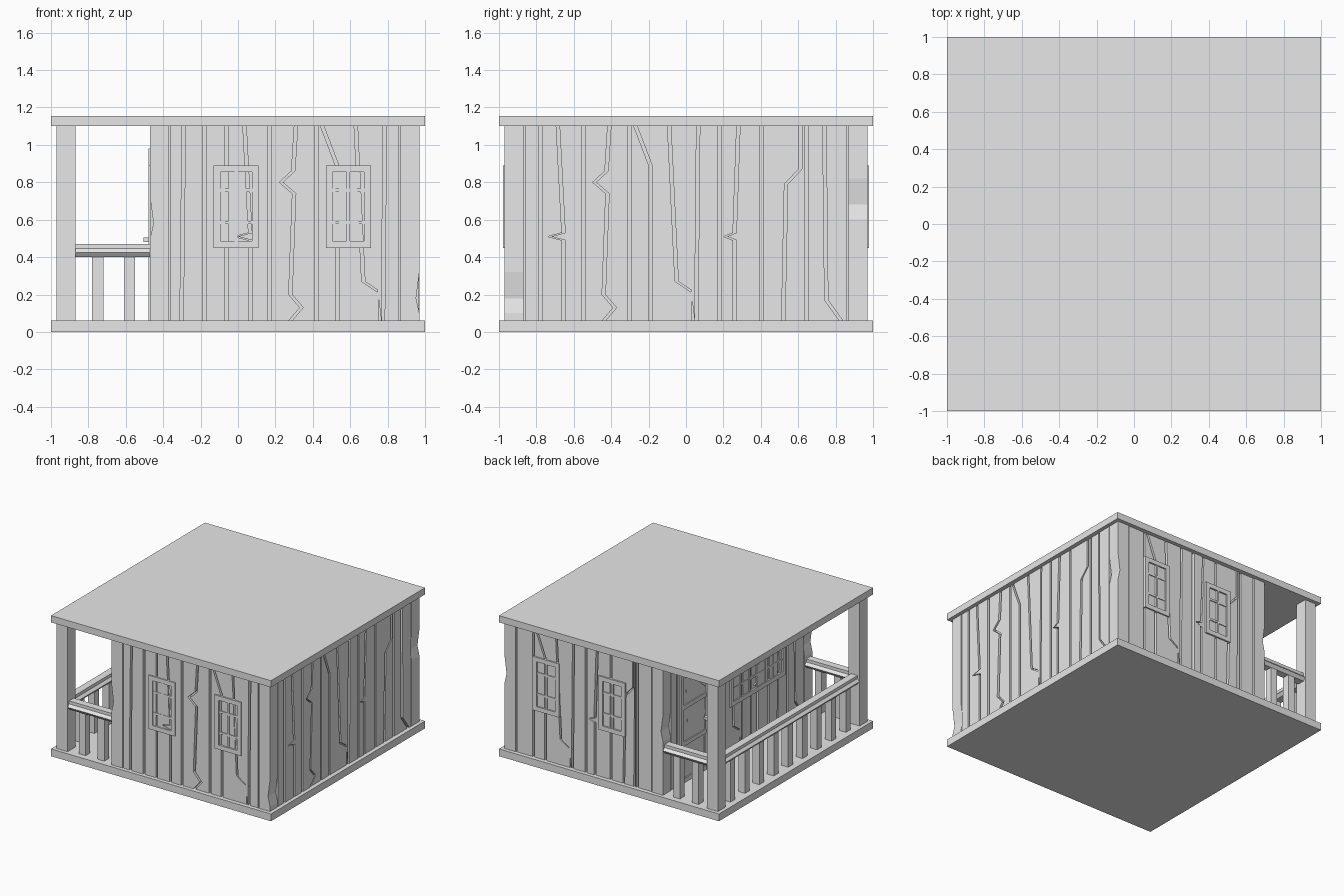
import bpy, bmesh, random
from math import radians
from mathutils import Matrix

random.seed(4)
cube = bpy.data.objects.get("Cube")
if cube:
    bpy.data.objects.remove(cube, do_unlink=True)

grey = bpy.data.materials.new("plain grey")
grey.use_nodes = True
colour = (0.8, 0.8, 0.8, 1)
grey.diffuse_color = colour
grey.node_tree.nodes["Principled BSDF"].inputs["Base Color"].default_value = colour

Z0, Z1 = 0.06, 1.10          # floor top and roof underside
HALF, PORCH = 0.97, -0.47    # outer wall face, porch wall face
COL = 0.10                   # corner column width


def finish(name, bm, turn=0):
    """Turn the mesh about z and store it as an object."""
    bmesh.ops.recalc_face_normals(bm, faces=bm.faces)
    bm.transform(Matrix.Rotation(radians(turn), 4, "Z"))
    mesh = bpy.data.meshes.new(name)
    bm.to_mesh(mesh)
    bm.free()
    mesh.materials.append(grey)
    obj = bpy.data.objects.new(name, mesh)
    bpy.context.collection.objects.link(obj)


def add_box(bm, x0, x1, y0, y1, z0, z1):
    m = Matrix.Translation(((x0 + x1) / 2, (y0 + y1) / 2, (z0 + z1) / 2))
    m = m @ Matrix.Diagonal((x1 - x0, y1 - y0, z1 - z0, 1))
    bmesh.ops.create_cube(bm, size=1, matrix=m)


def box(name, *size):
    bm = bmesh.new()
    add_box(bm, *size)
    finish(name, bm)


def add_prism(bm, outline, y0, y1):
    """Extrude an (x, z) outline from y0 to y1."""
    face = bm.faces.new([bm.verts.new((x, y0, z)) for x, z in outline])
    new = bmesh.ops.extrude_face_region(bm, geom=[face])["geom"]
    bmesh.ops.translate(bm, vec=(0, y1 - y0, 0),
                        verts=[v for v in new if isinstance(v, bmesh.types.BMVert)])


# Floor and roof slabs
box("floor_slab", -1, 1, -1, 1, 0, Z0)
box("roof_slab", -1, 1, -1, 1, Z1, 1.155)

# Solid core behind the planks
box("wall_core", PORCH + 0.03, HALF - 0.03, 0.03 - HALF, HALF - 0.03, Z0, Z1)


# Cracks between planks, each a path of (position, height) from bottom to top
def straight(u, lean=0.0):
    return [(u - lean, Z0), (u + lean, Z1)]


def split(u):
    return [(u - 0.02, Z0), (u + 0.04, 0.13), (u - 0.02, 0.20), (u, 0.74),
            (u - 0.07, 0.80), (u - 0.005, 0.86), (u + 0.01, Z1)]


def notch(u, lean):
    return [(u + lean, Z0), (u + lean, 0.49), (u - 0.06, 0.51),
            (u + lean, 0.53), (u - lean, Z1)]


CRACKS = [
    straight(-0.78), notch(-0.67, 0.015), straight(-0.55), split(-0.42),
    [(-0.30, Z0), (-0.30, Z1)], [(-0.19, Z0), (-0.19, 0.89), (-0.27, Z1)],
    [(0.04, Z0), (0.04, 0.21), (-0.05, 0.27), (-0.09, Z1)],
    straight(0.06, 0.005), straight(0.18), notch(0.27, -0.01), straight(0.405),
    [(0.52, Z0), (0.535, 0.79), (0.61, 0.87), (0.61, Z1)],
    straight(0.645), [(0.83, Z0), (0.75, 0.17), (0.74, Z1)],
]


def shifted(offset):
    return [[(u + offset, z) for u, z in path] for path in CRACKS]


def plank_wall(name, lo, hi, depth, turn, cracks):
    """Ragged planks side by side between the corner columns."""
    lo, hi, gap = lo + COL, hi - COL, 0.009
    inside = [p for p in cracks
              if all(lo + 0.02 < u < hi - 0.02 for u, z in p)]
    inside.sort(key=lambda p: p[0][0] + p[-1][0])
    edges = [straight(lo)] + inside + [straight(hi)]
    bm = bmesh.new()
    for left, right in zip(edges, edges[1:]):
        outline = [(u + gap, z) for u, z in left]
        outline += [(u - gap, z) for u, z in reversed(right)]
        out = depth - random.uniform(0, 0.006)
        add_prism(bm, outline, -out, 0.04 - depth)
    finish(name, bm, turn)


front_cracks = shifted(0.72) + [
    straight(-0.178), [(-0.30, Z0), (-0.30, 0.21), (-0.29, Z1)]]
back_cracks = shifted(-0.41) + [straight(0.21)]
plank_wall("front_planks", PORCH, HALF, HALF, 0, front_cracks)
plank_wall("right_planks", -HALF, HALF, HALF, 90, CRACKS)
plank_wall("back_planks", -HALF, -PORCH, HALF, 180, back_cracks)
plank_wall("porch_planks", -HALF, HALF, -PORCH, 270, CRACKS)


# Chipped corner columns of the house
def column(name, x0, x1, y0, chip_z, chip_right):
    sign, edge = (-1, x1) if chip_right else (1, x0)
    other = x0 if chip_right else x1
    outline = [(other, Z0), (edge, Z0), (edge, chip_z - 0.08),
               (edge + sign * 0.018, chip_z), (edge, chip_z + 0.14),
               (edge, Z1), (other, Z1)]
    bm = bmesh.new()
    add_prism(bm, outline, y0, y0 + COL)
    finish(name, bm)


column("front_right_column", HALF - COL, HALF, -HALF, 0.18, True)
column("back_right_column", HALF - COL, HALF, HALF - COL, 0.68, True)
column("front_porch_column", PORCH, PORCH + COL, -HALF, 0.58, False)
column("back_porch_column", PORCH, PORCH + COL, HALF - COL, 0.58, False)


# Windows: frame, recessed pane and glazing bars
def window(name, u0, u1, depth, turn, panes):
    z0, z1, rim = 0.45, 0.89, 0.036
    front, back = -depth - 0.008, 0.03 - depth
    bm = bmesh.new()
    for a, b in ((u0, u0 + rim), (u1 - rim, u1)):
        add_box(bm, a, b, front, back, z0, z1)
    for a, b in ((z0, z0 + rim), (z1 - rim, z1)):
        add_box(bm, u0 + rim, u1 - rim, front, back, a, b)
    add_box(bm, u0 + rim, u1 - rim, 0.010 - depth, back, z0 + rim, z1 - rim)
    step = (u1 - u0 - 2 * rim) / panes
    for i in range(1, panes):
        u = u0 + rim + i * step
        add_box(bm, u - 0.009, u + 0.009, front + 0.003, back, z0 + rim, z1 - rim)
    for z in (0.585, 0.758):
        add_box(bm, u0 + rim, u1 - rim, front + 0.006, back, z - 0.009, z + 0.009)
    finish(name, bm, turn)


for side, turn, mirror in (("front", 0, 1), ("back", 180, -1)):
    for label, centre in (("inner", -0.01), ("outer", 0.59)):
        u = centre * mirror
        window(f"{side}_{label}_window", u - 0.12, u + 0.12, HALF, turn, 2)
window("porch_window", -0.10, 0.61, -PORCH, 270, 6)

# Panelled door with frame and knob on the porch wall
bm = bmesh.new()
d0, d1, top = -0.74, -0.38, 0.98
add_box(bm, d0, d1, PORCH + 0.006, PORCH + 0.03, Z0, top)
for a, b in ((d0, d0 + 0.03), (d1 - 0.03, d1)):
    add_box(bm, a, b, PORCH - 0.008, PORCH + 0.03, Z0, top)
for z in (Z0, 0.36, 0.66, top - 0.035):
    add_box(bm, d0 + 0.03, d1 - 0.03, PORCH - 0.004, PORCH + 0.03, z, z + 0.035)
finish("door", bm, 270)
box("door_knob", -0.505, PORCH, 0.415, 0.44, 0.48, 0.505)

# Porch posts
for label, y in (("front", -0.92), ("back", 0.92)):
    box(f"{label}_porch_post", -HALF, COL - HALF, y - 0.05, y + 0.05, Z0, Z1)

# Handrails with a shaped section, and square balusters
section = [(-0.03, 0.40), (0.03, 0.40), (0.05, 0.425), (0.03, 0.445),
           (0.03, 0.47), (-0.03, 0.47), (-0.03, 0.445), (-0.05, 0.425)]


def railing(name, offset, start, end, turn, spots):
    bm = bmesh.new()
    add_prism(bm, [(x + offset, z) for x, z in section], start, end)
    finish(name + "_handrail", bm, turn)
    bm = bmesh.new()
    for y in spots:
        add_box(bm, offset - 0.03, offset + 0.03, y - 0.03, y + 0.03, Z0, 0.405)
    finish(name + "_balusters", bm, turn)


railing("side", -0.92, -0.87, 0.87, 0, [i * 0.1875 for i in range(-4, 5)])
railing("front", -0.92, 0.47, 0.87, 90, (0.58, 0.75))
railing("back", 0.92, 0.47, 0.87, 90, (0.58, 0.75))
